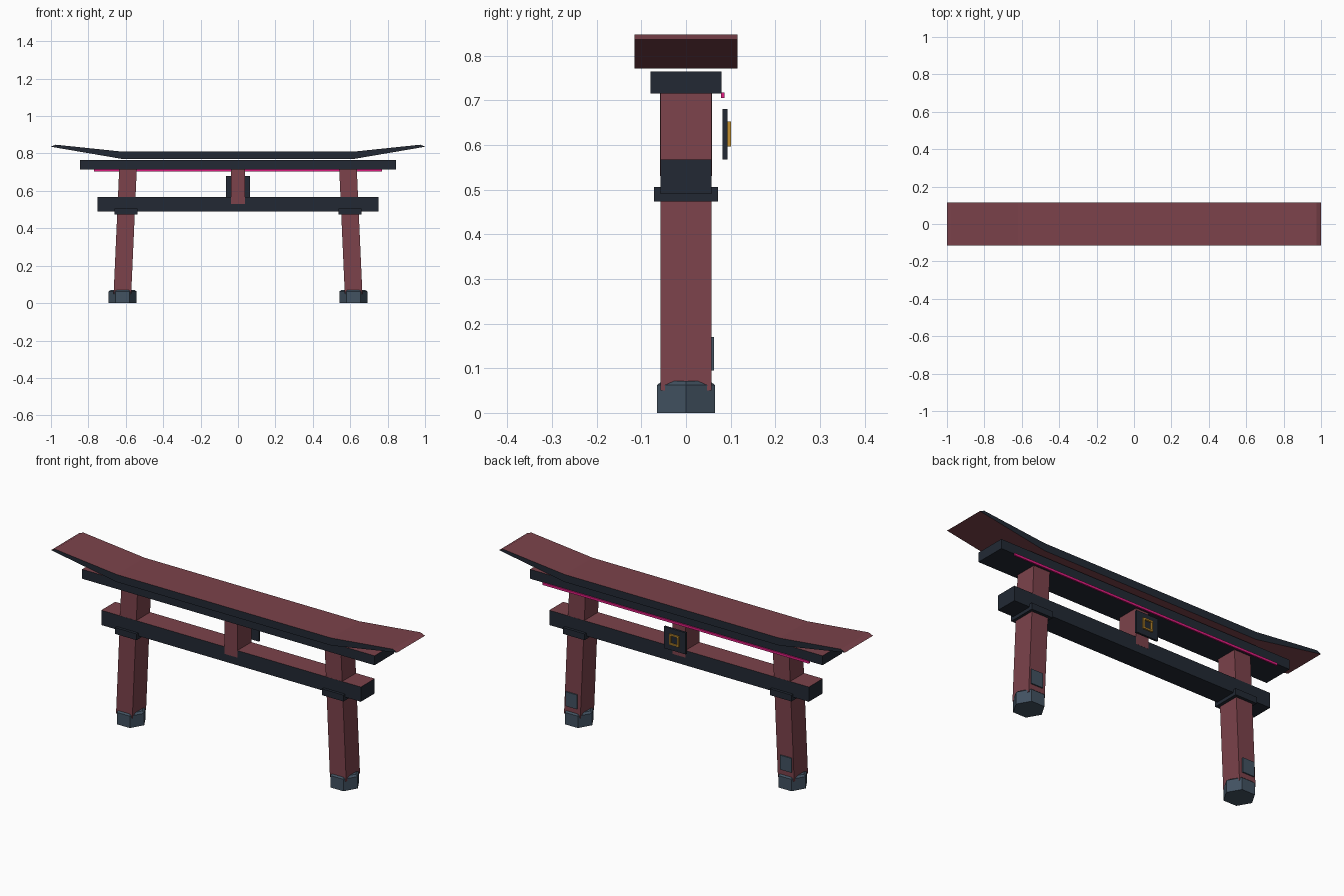
import bpy, bmesh, math

if "Cube" in bpy.data.objects:
    bpy.data.objects.remove(bpy.data.objects["Cube"])


def material(name, r, g, b):
    m = bpy.data.materials.new(name)
    m.diffuse_color = (r, g, b, 1)
    m.use_nodes = True
    m.node_tree.nodes["Principled BSDF"].inputs["Base Color"].default_value = m.diffuse_color
    return m


RED = material("red_wood", 0.20, 0.055, 0.07)
DARK = material("dark_wood", 0.016, 0.022, 0.034)
SLATE = material("slate", 0.055, 0.085, 0.12)
PINK = material("pink_glow", 0.75, 0.012, 0.22)
GOLD = material("gold", 0.55, 0.28, 0.03)


def finish(name, bm, mats):
    bmesh.ops.recalc_face_normals(bm, faces=bm.faces[:])
    me = bpy.data.meshes.new(name)
    bm.to_mesh(me)
    bm.free()
    for m in mats:
        me.materials.append(m)
    ob = bpy.data.objects.new(name, me)
    bpy.context.collection.objects.link(ob)
    return ob


def box(name, x, y, z, mat, top_mat=None, lean=0.0):
    """Box from (min, max) ranges; lean shifts the top along x."""
    bm = bmesh.new()
    bmesh.ops.create_cube(bm, size=1)
    for v in bm.verts:
        top = v.co.z > 0
        v.co = (x[v.co.x > 0] + (lean if top else 0), y[v.co.y > 0], z[top])
    bm.normal_update()
    if top_mat:
        for f in bm.faces:
            f.material_index = int(f.normal.z > 0.9)
    return finish(name, bm, [mat, top_mat] if top_mat else [mat])


# Upswept roof beam: profile in xz, extruded along y, dark long sides
half = [(0.62, 0.81), (0.975, 0.847), (1.0, 0.836), (0.62, 0.771)]
profile = half + [(-x, z) for x, z in reversed(half)]
bm = bmesh.new()
front = bm.faces.new([bm.verts.new((x, -0.115, z)) for x, z in profile])
ext = bmesh.ops.extrude_face_region(bm, geom=[front], use_keep_orig=True)
for v in ext["geom"]:
    if isinstance(v, bmesh.types.BMVert):
        v.co.y = 0.115
bm.normal_update()
for f in bm.faces:
    f.material_index = int(abs(f.normal.y) > 0.9)
finish("roof_beam", bm, [RED, DARK])

# Horizontal beams
box("upper_beam", (-0.845, 0.845), (-0.08, 0.08), (0.715, 0.764), DARK, RED)
box("tie_beam", (-0.75, 0.75), (-0.0575, 0.0575), (0.49, 0.567), DARK, RED)
box("center_strut", (-0.037, 0.037), (-0.0582, 0.0582), (0.53, 0.72), RED)

# Glowing strip under the back edge of the upper beam
box("light_strip", (-0.77, 0.77), (0.078, 0.086), (0.705, 0.717), PINK)

# Back plaque with a plain gold border
box("plaque", (-0.063, 0.063), (0.082, 0.093), (0.567, 0.68), DARK)
for s, side in ((-1, "left"), (1, "right")):
    xs = sorted((s * 0.02, s * 0.028))
    box("plaque_trim_" + side, xs, (0.093, 0.101), (0.597, 0.653), GOLD)
for z, side in ((0.597, "bottom"), (0.645, "top")):
    box("plaque_trim_" + side, (-0.02, 0.02), (0.093, 0.101), (z, z + 0.008), GOLD)

# Leaning pillars with collar, hexagonal foot and back panel
for s, side in ((-1, "left"), (1, "right")):
    c = s * 0.618
    box("pillar_" + side, (c - 0.047, c + 0.047), (-0.0568, 0.0568),
        (0.05, 0.72), RED, lean=-s * 0.03)
    c = s * 0.598
    box("collar_" + side, (c - 0.062, c + 0.062), (-0.072, 0.072),
        (0.473, 0.506), DARK)
    c = s * 0.62
    box("panel_" + side, (c - 0.033, c + 0.033), (0.055, 0.063),
        (0.095, 0.17), SLATE)
    bm = bmesh.new()
    rings = [[bm.verts.new((s * 0.617 + r * math.cos(i * math.pi / 3),
                            r * math.sin(i * math.pi / 3), z)) for i in range(6)]
             for r, z in ((0.075, 0), (0.075, 0.062), (0.063, 0.071))]
    bm.faces.new(rings[0])
    bm.faces.new(rings[-1])
    for a, b in zip(rings, rings[1:]):
        for i in range(6):
            j = (i + 1) % 6
            bm.faces.new((a[i], a[j], b[j], b[i]))
    finish("foot_" + side, bm, [SLATE])
